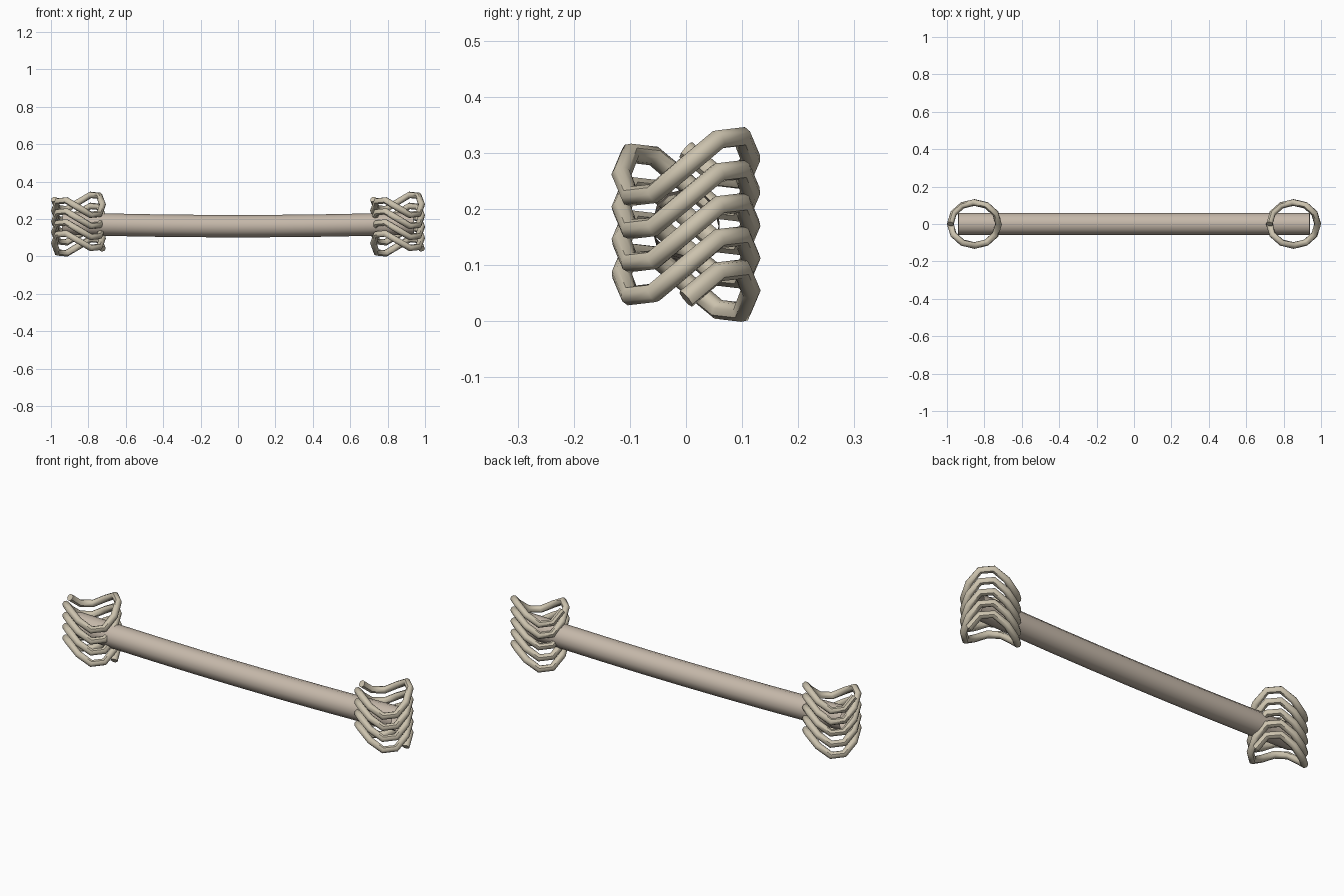
import bpy
from math import sin, cos, tau

if "Cube" in bpy.data.objects:
    bpy.data.objects.remove(bpy.data.objects["Cube"])


def material(name, rgb):
    m = bpy.data.materials.new(name)
    m.diffuse_color = (*rgb, 1)
    m.use_nodes = True
    m.node_tree.nodes["Principled BSDF"].inputs["Base Color"].default_value = m.diffuse_color
    return m


def tube(name, points, radius, res, mat, caps):
    """Sweep a round section along a polyline and turn it into a mesh."""
    cu = bpy.data.curves.new(name + "_path", 'CURVE')
    cu.dimensions = '3D'
    cu.bevel_depth = radius
    cu.bevel_resolution = res
    cu.use_fill_caps = caps
    sp = cu.splines.new('POLY')
    sp.points.add(len(points) - 1)
    for p, co in zip(sp.points, points):
        p.co = (*co, 1)
    sp.use_smooth = True
    ob = bpy.data.objects.new(name + "_path", cu)
    bpy.context.collection.objects.link(ob)
    mesh = bpy.data.meshes.new_from_object(
        ob.evaluated_get(bpy.context.evaluated_depsgraph_get()))
    bpy.data.objects.remove(ob)
    mesh.name = name
    mesh.materials.clear()
    mesh.materials.append(mat)
    out = bpy.data.objects.new(name, mesh)
    bpy.context.collection.objects.link(out)
    bpy.ops.object.select_all(action='DESELECT')
    out.select_set(True)
    bpy.context.view_layer.objects.active = out
    bpy.ops.object.shade_smooth_by_angle(angle=0.8)
    return out


wood = material("bar_brown", (0.56, 0.48, 0.40))
rope = material("rope_tan", (0.60, 0.54, 0.42))

# Slightly sagging open bar
xs = [-0.94 + 1.88 * i / 8 for i in range(9)]
tube("bar", [(x, 0, 0.162 + 0.0145 * (x / 0.94) ** 2) for x in xs],
     0.06, 4, wood, False)

# Saddle-waved rope coils, 4.5 turns, 12 steps per turn
SEG, TURNS, PITCH, WAVE = 12, 4.5, 0.059, 0.05
for side, cx in (("left", -0.853), ("right", 0.853)):
    pts = []
    for i in range(int(SEG * TURNS) + 1):
        t = i / SEG
        a = tau * t
        pts.append((cx + 0.129 * cos(a), 0.115 * sin(a),
                    0.040 + PITCH * t + WAVE * sin(2 * a)))
    tube(side + "_rope_coil", pts, 0.018, 2, rope, True)
